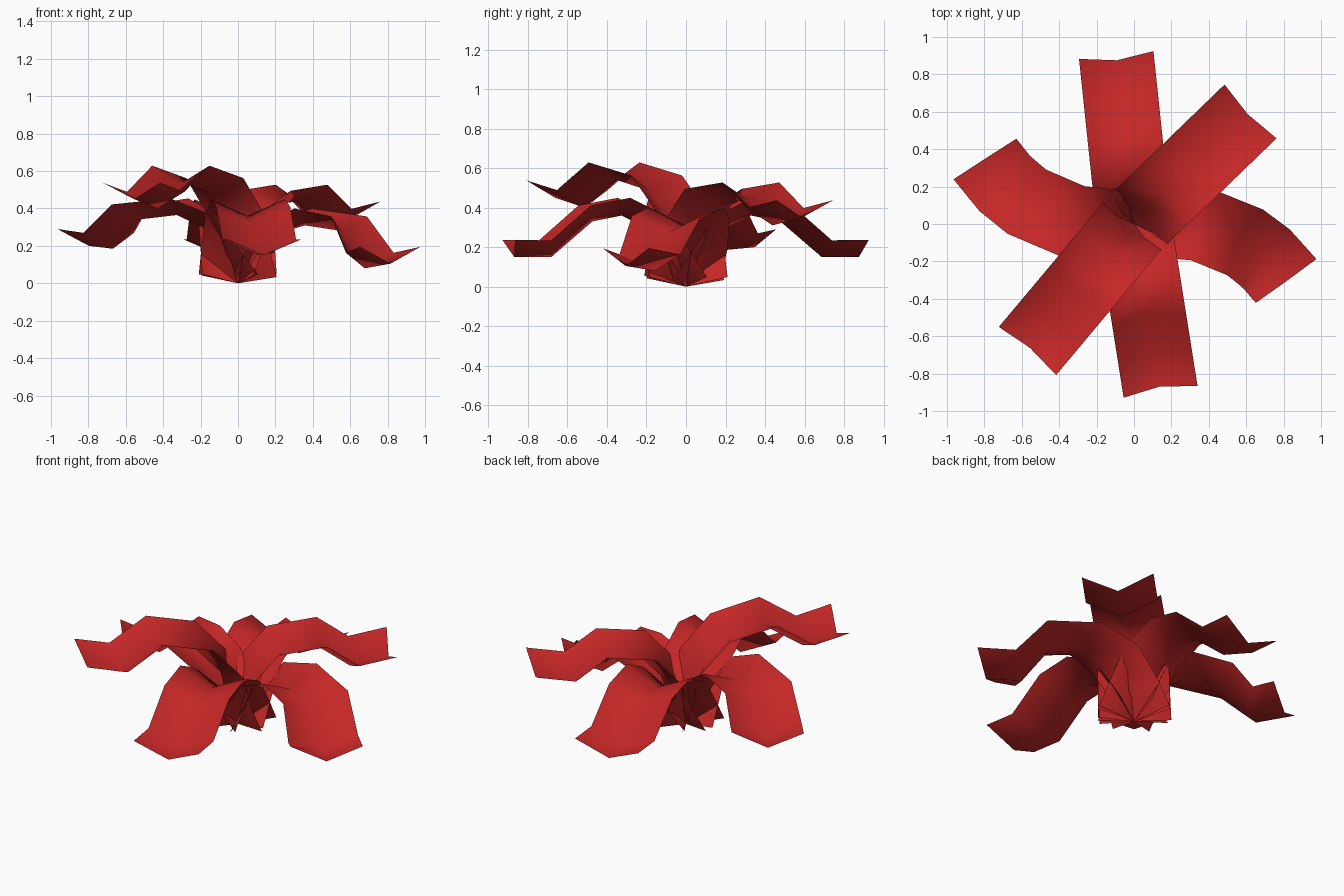
import bpy
import bmesh
from math import radians, cos, sin
from mathutils import Vector

cube = bpy.data.objects.get("Cube")
if cube:
    bpy.data.objects.remove(cube, do_unlink=True)

# Single red leaf colour
red = bpy.data.materials.new("leaf_red")
red.use_nodes = True
colour = (0.56, 0.02, 0.02, 1)
red.diffuse_color = colour
red.node_tree.nodes["Principled BSDF"].inputs["Base Color"].default_value = colour

HALF_WIDTH = 0.2
FOLD = 0.09  # height of the leaf edges above the central vein


def make_leaf(name, heading, bend, vein):
    """Folded strip along a vein of (distance, height); the last point only sets the tip slope."""
    bm = bmesh.new()
    rows = []
    position = Vector((0, 0, 0))
    for i, (r, z) in enumerate(vein[:-1]):
        if i:
            last = vein[i - 1][0]
            step = radians(heading + bend * (r + last) / 2)
            position += Vector((cos(step), sin(step), 0)) * (r - last)
        position.z = z
        angle = radians(heading + bend * r)
        forward = Vector((cos(angle), sin(angle), 0))
        side = Vector((-sin(angle), cos(angle), 0))
        # Average the slopes before and after this row
        here = Vector((r, z))
        after = (Vector(vein[i + 1]) - here).normalized()
        before = (here - Vector(vein[i - 1])).normalized() if i else after
        slope = (before + after).normalized()
        up = (Vector((0, 0, slope.x)) - forward * slope.y) * FOLD
        rows.append([bm.verts.new(position + up + side * HALF_WIDTH),
                     bm.verts.new(position),
                     bm.verts.new(position + up - side * HALF_WIDTH)])
    for a, b in zip(rows, rows[1:]):
        for k in range(2):
            bm.faces.new((a[k], a[k + 1], b[k + 1], b[k]))
    for face in bm.faces:
        face.smooth = True
    mesh = bpy.data.meshes.new(name)
    bm.to_mesh(mesh)
    bm.free()
    mesh.materials.append(red)
    leaf = bpy.data.objects.new(name, mesh)
    bpy.context.collection.objects.link(leaf)


# Vein shapes
drooping = [(0, 0), (.09, .14), (.19, .29), (.33, .36), (.48, .33),
            (.69, .15), (.88, .15), (1, .06)]
curved = [(0, 0), (.09, .14), (.19, .3), (.33, .365), (.56, .34),
          (.72, .185), (.92, .2), (1.1, .19)]
curved_low = [(0, 0), (.1, .13), (.2, .26), (.36, .31), (.57, .28),
              (.72, .08), (.92, .105), (1.1, .09)]
raised = [(0, 0), (.08, .15), (.14, .3), (.24, .415), (.45, .44),
          (.63, .31), (.845, .35), (1, .23)]
raised_high = [(0, 0), (.06, .15), (.1, .33), (.24, .485), (.46, .54),
               (.67, .4), (.865, .45), (1, .33)]

# Leaves around the centre
make_leaf("back_leaf", 96, 0, drooping)
make_leaf("front_leaf", 279, 0, drooping)
make_leaf("right_leaf", 190, -73, curved)
make_leaf("left_leaf", 13, -73, curved_low)
make_leaf("back_left_leaf", 44, 0, raised)
make_leaf("front_right_leaf", 230, 0, raised_high)
